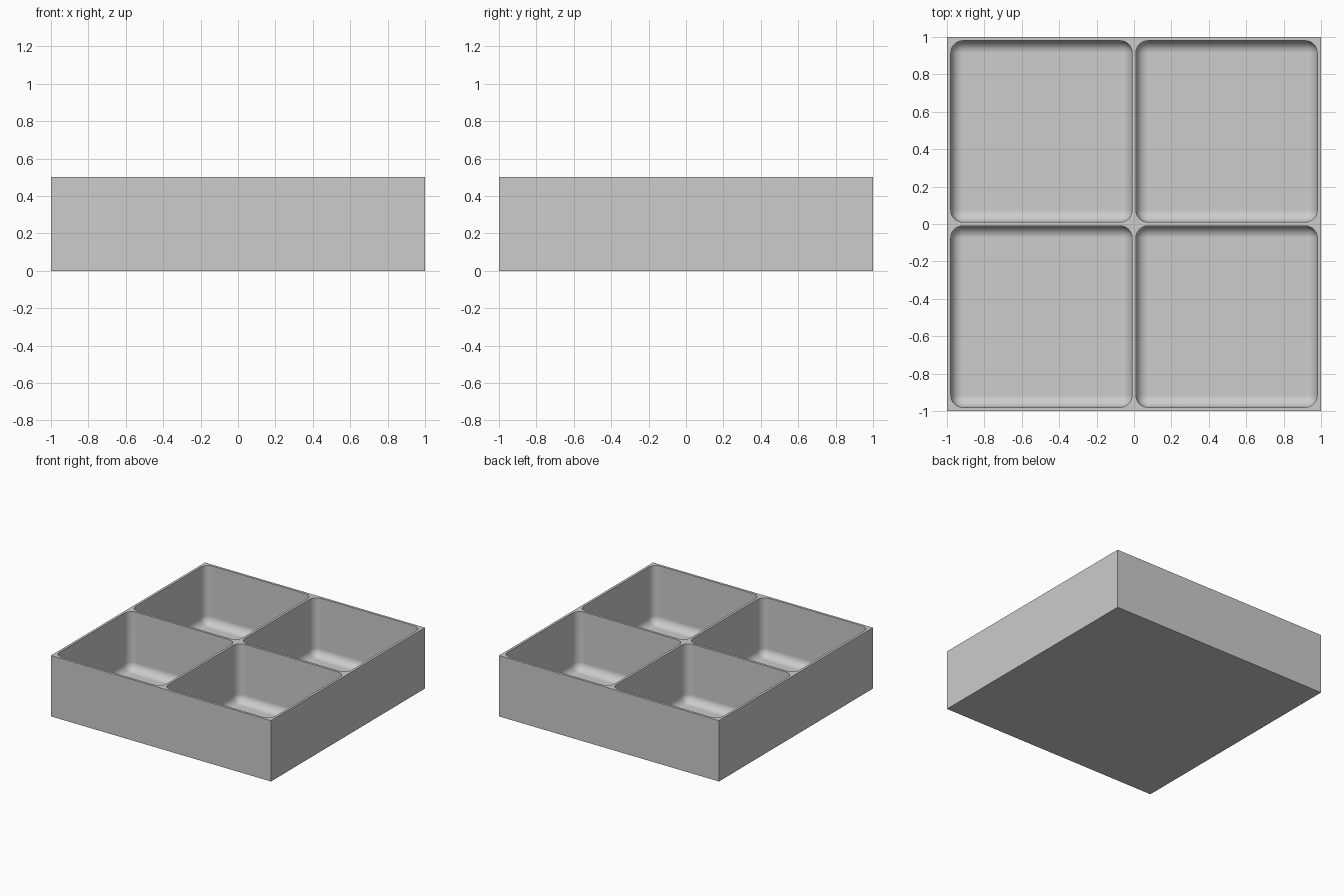
import bpy
import bmesh
from mathutils import Matrix, Vector

SIZE, HEIGHT = 2.0, 0.5
WALL, DIVIDER, FLOOR = 0.02, 0.02, 0.02
RADIUS = 0.065

cube = bpy.data.objects.get("Cube")
if cube:
    bpy.data.objects.remove(cube, do_unlink=True)

grey = bpy.data.materials.new("light_grey")
grey.use_nodes = True
grey.diffuse_color = (0.604, 0.604, 0.604, 1)
grey.node_tree.nodes["Principled BSDF"].inputs["Base Color"].default_value = grey.diffuse_color


def add_box(bm, low, high):
    low, high = Vector(low), Vector(high)
    matrix = Matrix.Translation((low + high) / 2) @ Matrix.Diagonal((*(high - low), 1))
    return bmesh.ops.create_cube(bm, size=1, matrix=matrix)["verts"]


def make_object(name, bm):
    bmesh.ops.recalc_face_normals(bm, faces=bm.faces)
    mesh = bpy.data.meshes.new(name)
    bm.to_mesh(mesh)
    bm.free()
    mesh.materials.append(grey)
    obj = bpy.data.objects.new(name, mesh)
    bpy.context.collection.objects.link(obj)
    return obj


# Solid tray block
bm = bmesh.new()
add_box(bm, (-SIZE / 2, -SIZE / 2, 0), (SIZE / 2, SIZE / 2, HEIGHT))
tray = make_object("divided_tray", bm)

# Four pockets with rounded corners and floor edges
bm = bmesh.new()
width = (SIZE - 2 * WALL - DIVIDER) / 2
middle = (width + DIVIDER) / 2
for sx in (-1, 1):
    for sy in (-1, 1):
        x, y = sx * middle, sy * middle
        add_box(bm, (x - width / 2, y - width / 2, FLOOR),
                (x + width / 2, y + width / 2, HEIGHT + 0.2))
rounded = [e for e in bm.edges if min(v.co.z for v in e.verts) < HEIGHT]
bmesh.ops.bevel(bm, geom=rounded, offset=RADIUS, segments=8, profile=0.5,
                affect='EDGES', clamp_overlap=True)
pockets = make_object("pocket_cutter", bm)
pockets.hide_render = True

# Hollow the tray
cut = tray.modifiers.new("pockets", 'BOOLEAN')
cut.operation = 'DIFFERENCE'
cut.solver = 'EXACT'
cut.object = pockets
bpy.ops.object.select_all(action='DESELECT')
bpy.context.view_layer.objects.active = tray
tray.select_set(True)
bpy.ops.object.modifier_apply(modifier=cut.name)
bpy.data.objects.remove(pockets, do_unlink=True)

# Smooth pocket fillets, crisp outer edges
bpy.ops.object.shade_smooth_by_angle(angle=0.6)
weighted = tray.modifiers.new("flat_walls", 'WEIGHTED_NORMAL')
weighted.keep_sharp = True
